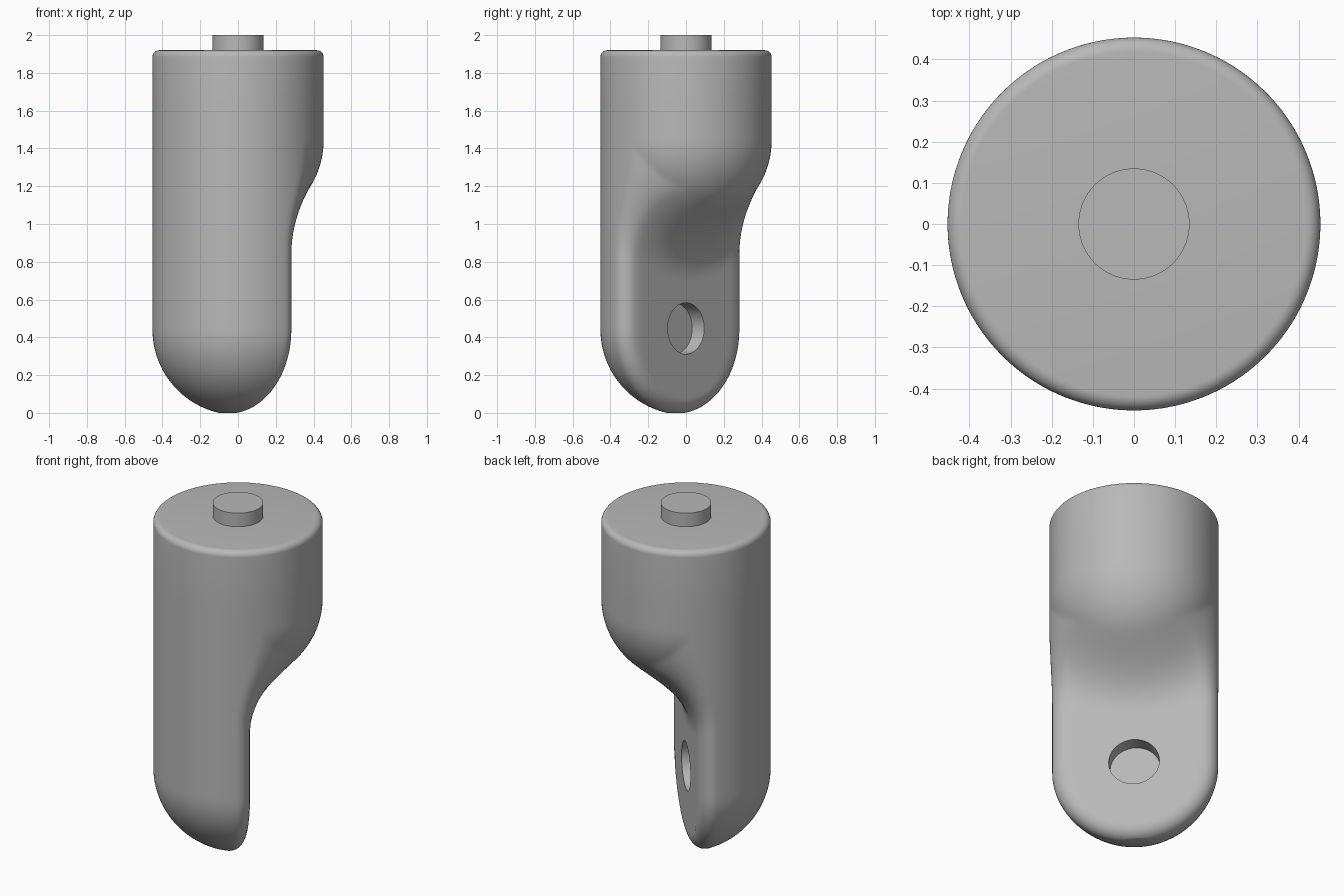
import bpy, bmesh, math
from mathutils import Vector

if "Cube" in bpy.data.objects:
    bpy.data.objects.remove(bpy.data.objects["Cube"])

R, EDGE, FILLET = 0.453, 0.09, 0.28      # barrel radius, outer rounding, inner fillet
Z_LOW, Z_LOBE, Z_TOP, RIM = 0.4415, 1.44, 1.92, 0.035
N, S = 192, math.sqrt(0.5)

grey = bpy.data.materials.new("plain grey")
grey.diffuse_color = (0.48, 0.48, 0.48, 1)
grey.use_nodes = True
grey.node_tree.nodes["Principled BSDF"].inputs["Base Color"].default_value = grey.diffuse_color


def to_world(u, w, z):
    """u is the direction the flat faces, w runs along the flat."""
    return Vector(((u + w) * S, (u - w) * S, z))


def capsule(u, w, z, zc):
    return math.sqrt(u * u + w * w + min(z - zc, 0) ** 2) - R


def body_distance(u, w, z):
    outer = capsule(u, w, z, Z_LOW)
    lobe = capsule(u, w, z, Z_LOBE)
    # flat wall blended into the upper lobe with a concave fillet
    wall = max(FILLET, min(u, lobe)) - math.hypot(max(FILLET - u, 0), max(FILLET - lobe, 0))
    # rounded edge between the wall and the barrel
    a, b = outer + EDGE, wall + EDGE
    leg = min(max(a, b), 0) + math.hypot(max(a, 0), max(b, 0)) - EDGE
    return min(leg, lobe)


def ring(z, inset=0.0):
    pts = []
    for i in range(N):
        t = 2 * math.pi * i / N
        c, s = math.cos(t), math.sin(t)
        lo, hi = 0.0, 0.7
        for _ in range(28):
            m = (lo + hi) / 2
            if body_distance(-EDGE + m * c, m * s, z) + inset < 0:
                lo = m
            else:
                hi = m
        pts.append(to_world(-EDGE + lo * c, lo * s, z))
    return pts


def finish(bm, name):
    bmesh.ops.recalc_face_normals(bm, faces=bm.faces)
    me = bpy.data.meshes.new(name)
    bm.to_mesh(me)
    bm.free()
    ob = bpy.data.objects.new(name, me)
    bpy.context.collection.objects.link(ob)
    me.materials.append(grey)
    return ob


def activate(ob):
    bpy.ops.object.select_all(action='DESELECT')
    ob.select_set(True)
    bpy.context.view_layer.objects.active = ob


def cylinder(name, start, end, radius):
    bm = bmesh.new()
    bmesh.ops.create_cone(bm, cap_ends=True, segments=96, radius1=radius, radius2=radius,
                          depth=(end - start).length)
    ob = finish(bm, name)
    ob.location = (start + end) / 2
    ob.rotation_mode = 'QUATERNION'
    ob.rotation_quaternion = (end - start).to_track_quat('Z', 'Y')
    return ob


# body: stacked rings from the rounded foot to the rounded rim
sections = [(Z_LOW * (1 - math.cos(math.pi / 2 * k / 28)), 0) for k in range(1, 29)]
z = Z_LOW
while z < 1.55:
    z += 0.02
    sections.append((z, 0))
for k in range(9):
    a = math.pi / 2 * k / 8
    sections.append((Z_TOP - RIM + RIM * math.sin(a), RIM * (1 - math.cos(a))))

bm = bmesh.new()
rings = [[bm.verts.new(p) for p in ring(*s)] for s in sections]
for r0, r1 in zip(rings, rings[1:]):
    for i in range(N):
        j = (i + 1) % N
        bm.faces.new((r0[i], r0[j], r1[j], r1[i]))
tip = bm.verts.new(to_world(-EDGE, 0, 0))
for i in range(N):
    bm.faces.new((tip, rings[0][(i + 1) % N], rings[0][i]))
bm.faces.new(rings[-1])
body = finish(bm, "body")

# blind round hole in the flat
cutter = cylinder("hole_cutter", to_world(-0.09, 0, 0.447), to_world(0.1, 0, 0.447), 0.136)
cutter.hide_render = True
activate(body)
mod = body.modifiers.new("hole", 'BOOLEAN')
mod.operation, mod.solver, mod.object = 'DIFFERENCE', 'EXACT', cutter
bpy.ops.object.modifier_apply(modifier=mod.name)
bpy.data.objects.remove(cutter)

# short pin on the top
pin = cylinder("top_pin", Vector((0, 0, Z_TOP - 0.03)), Vector((0, 0, 2.0)), 0.135)

for ob in (body, pin):
    activate(ob)
    bpy.ops.object.shade_smooth_by_angle(angle=math.radians(35))
